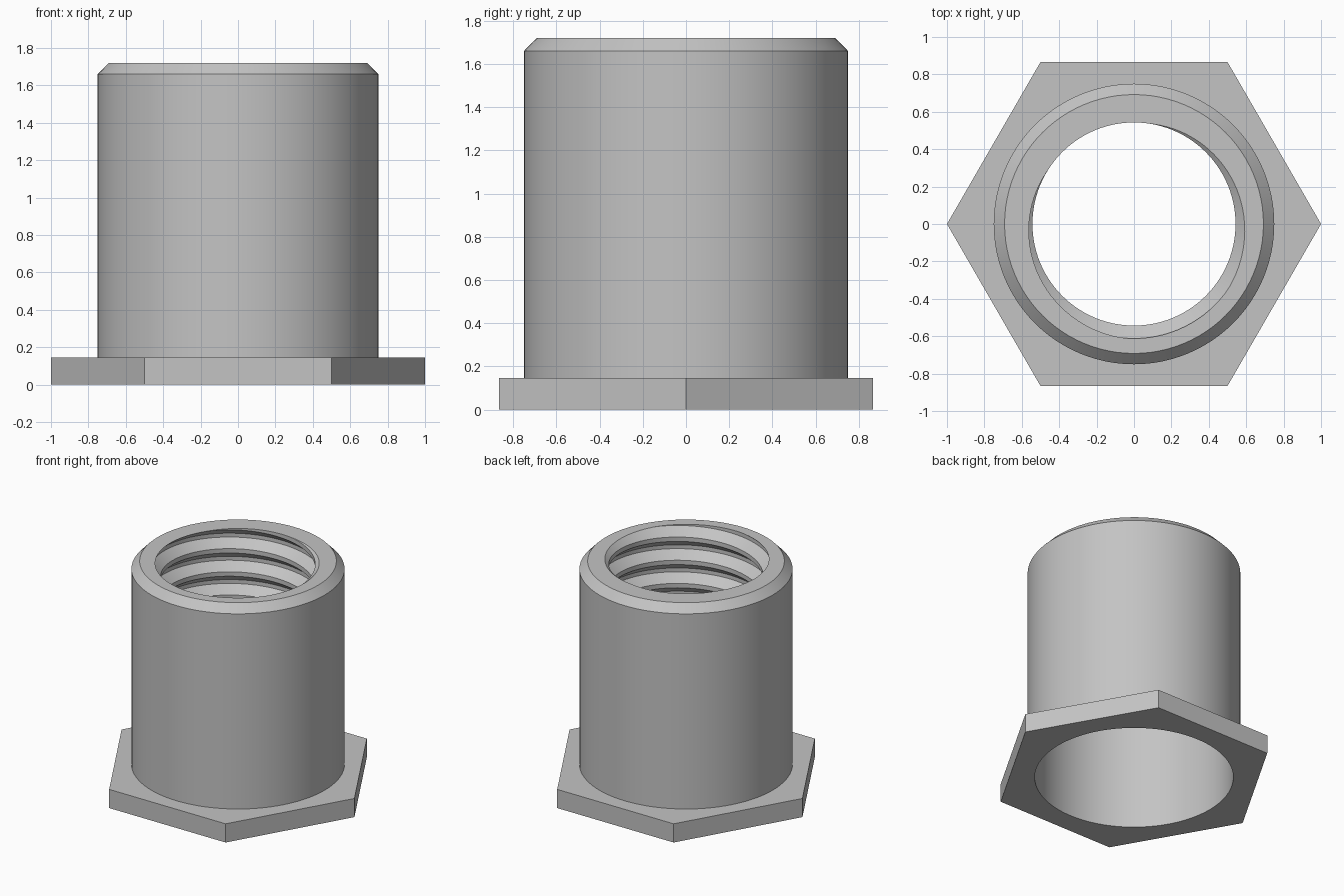
import bpy, bmesh, math

if "Cube" in bpy.data.objects:
    bpy.data.objects.remove(bpy.data.objects["Cube"])

SEG = 96
TOP, STEP, FLANGE = 1.72, 0.86, 0.145      # heights
BORE, OUTER = 0.70, 0.75                   # radii
MINOR, MAJOR, PITCH = 0.543, 0.612, 0.18   # internal thread
# one thread pitch: (height, radius) of root, overhanging flank, crest, lower flank
TOOTH = [(0, MAJOR), (0.03, MAJOR), (0.088, MINOR), (0.122, MINOR), (PITCH, MAJOR)]

steel = bpy.data.materials.new("steel grey")
steel.diffuse_color = (0.55, 0.55, 0.55, 1)
steel.use_nodes = True
steel.node_tree.nodes["Principled BSDF"].inputs["Base Color"].default_value = steel.diffuse_color


def sweep(name, profile):
    """Sweep an angle-dependent (radius, height) profile round the z axis."""
    bm = bmesh.new()
    cols = []
    for i in range(SEG + 1):
        a = 2 * math.pi * i / SEG
        cols.append([bm.verts.new((r * math.cos(a), r * math.sin(a), z))
                     for r, z in profile(a)])
    for c, d in zip(cols, cols[1:]):
        for j in range(len(c) - 1):
            bm.faces.new((c[j], d[j], d[j + 1], c[j + 1]))
    bmesh.ops.remove_doubles(bm, verts=bm.verts, dist=1e-4)
    bmesh.ops.dissolve_degenerate(bm, edges=bm.edges, dist=1e-4)
    mesh = bpy.data.meshes.new(name)
    bm.to_mesh(mesh)
    bm.free()
    mesh.materials.append(steel)
    obj = bpy.data.objects.new(name, mesh)
    bpy.context.collection.objects.link(obj)
    bpy.ops.object.select_all(action='DESELECT')
    obj.select_set(True)
    bpy.context.view_layer.objects.active = obj
    bpy.ops.object.shade_smooth_by_angle(angle=math.radians(30))
    return obj


def tooth_radius(u):
    u %= PITCH
    for (u0, r0), (u1, r1) in zip(TOOTH, TOOTH[1:]):
        if u <= u1:
            return r0 + (r1 - r0) * (u - u0) / (u1 - u0)
    return MAJOR


# Sleeve: chamfered outside, flat rim, right-hand thread, plain counterbore
def sleeve_profile(a):
    base = TOP - 0.03 + PITCH * (a + math.radians(95)) / (2 * math.pi)
    pts = [(OUTER, FLANGE), (OUTER, 1.66), (0.692, TOP)]
    for n in range(2, -9, -1):
        for u, _ in reversed(TOOTH[:-1]):
            z = min(TOP, max(STEP, base + n * PITCH + u))
            pts.append((tooth_radius(z - base), z))
    return pts + [(BORE, STEP), (BORE, 0)]


# Flange: hexagon with corners on the x axis
def flange_profile(a):
    h = math.cos(math.pi / 6) / math.cos(a % (math.pi / 3) - math.pi / 6)
    return [(BORE, 0), (h, 0), (h, FLANGE), (OUTER, FLANGE)]


sweep("threaded_sleeve", sleeve_profile)
sweep("hex_flange", flange_profile)
